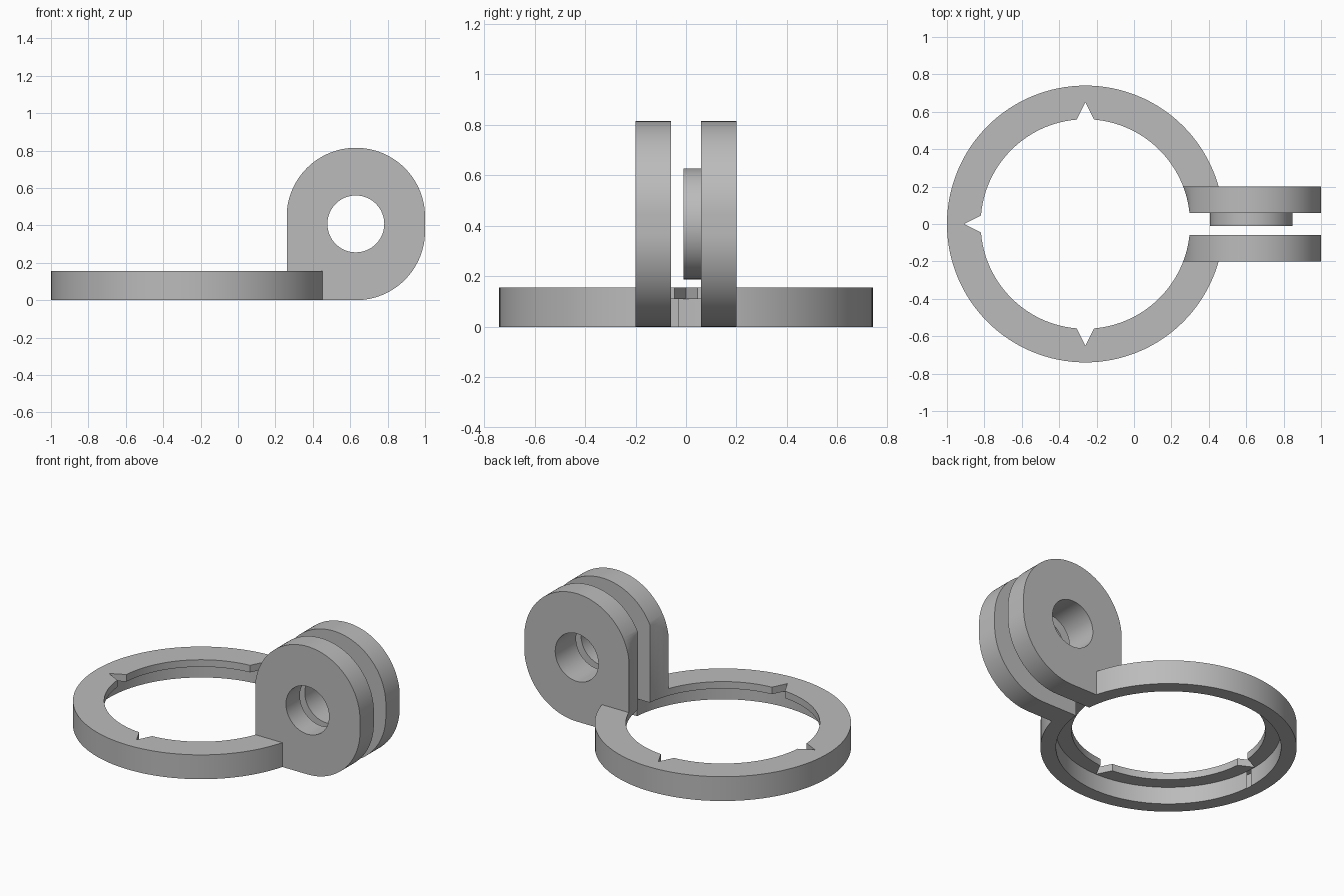
import bpy, bmesh
from math import pi, cos, sin, radians

default = bpy.data.objects.get("Cube")
if default:
    bpy.data.objects.remove(default, do_unlink=True)

grey = bpy.data.materials.new("plain_grey")
grey.use_nodes = True
tone = (0.5, 0.5, 0.5, 1)
grey.diffuse_color = tone
grey.node_tree.nodes["Principled BSDF"].inputs["Base Color"].default_value = tone

RING_X, RING_R, LIP_R, BORE_R = -0.26, 0.74, 0.56, 0.65
RING_TOP, LIP_BOTTOM = 0.155, 0.11
EYE_X, EYE_Z, EYE_R, LUG_R = 0.63, 0.408, 0.152, 0.37
LUG_IN, LUG_OUT = 0.06, 0.2


def prism(name, outline, low, high, axis="Z"):
    """Extrude a closed 2D outline along Z (x, y points) or Y (x, z points)."""
    place = (lambda u, v, d: (u, v, d)) if axis == "Z" else (lambda u, v, d: (u, d, v))
    bm = bmesh.new()
    face = bm.faces.new([bm.verts.new(place(u, v, low)) for u, v in outline])
    top = bmesh.ops.extrude_face_region(bm, geom=[face])["geom"]
    shift = place(0, 0, high - low)
    bmesh.ops.translate(bm, vec=shift, verts=[g for g in top if isinstance(g, bmesh.types.BMVert)])
    bmesh.ops.recalc_face_normals(bm, faces=bm.faces)
    mesh = bpy.data.meshes.new(name)
    bm.to_mesh(mesh)
    bm.free()
    mesh.materials.append(grey)
    obj = bpy.data.objects.new(name, mesh)
    bpy.context.collection.objects.link(obj)
    return obj


def arc(cx, cy, r, start, end, steps):
    angles = [radians(start + (end - start) * i / steps) for i in range(steps + 1)]
    return [(cx + r * cos(a), cy + r * sin(a)) for a in angles]


def circle(cx, cy, r, steps=128):
    return arc(cx, cy, r, 0, 360, steps)[:-1]


def finish(obj, cutters):
    """Cut the part, then smooth its round faces."""
    bpy.ops.object.select_all(action="DESELECT")
    bpy.context.view_layer.objects.active = obj
    obj.select_set(True)
    for cutter in cutters:
        mod = obj.modifiers.new("cut", "BOOLEAN")
        mod.operation, mod.solver, mod.object = "DIFFERENCE", "EXACT", cutter
        bpy.ops.object.modifier_apply(modifier=mod.name)
    bpy.ops.object.shade_smooth_by_angle(angle=radians(30))


# Cutters: ring opening, wider recess below the lip, eye hole
opening = prism("opening_cutter", circle(RING_X, 0, LIP_R), -0.2, 1.2)
recess = prism("recess_cutter", circle(RING_X, 0, BORE_R), -0.2, LIP_BOTTOM)
eye = prism("eye_cutter", circle(EYE_X, EYE_Z, EYE_R, 64), -0.5, 0.5, "Y")
slot = prism("slot_cutter", [(0, -LUG_OUT), (1, -LUG_OUT), (1, LUG_OUT), (0, LUG_OUT)], -0.2, 0.5)

# V notches through the lip
notches = []
for angle in (pi / 2, pi, 3 * pi / 2):
    c, s = cos(angle), sin(angle)
    tri = [(RING_X + r * c - w * s, r * s + w * c) for r, w in ((0.65, 0), (0.55, 0.05), (0.55, -0.05))]
    notches.append(prism("notch_cutter", tri, 0.05, 0.3))

# Open ring with an inner lip
ring = prism("clamp_ring", circle(RING_X, 0, RING_R), 0, RING_TOP)
finish(ring, [opening, recess, slot] + notches)

# Pair of lugs: round top and outer side, square inner bottom corner
outline = [(EYE_X - LUG_R, 0)]
outline += arc(EYE_X, LUG_R, LUG_R, -90, 0, 32)
outline += arc(EYE_X, 0.815 - LUG_R, LUG_R, 0, 180, 64)
for name, low, high in (("right_lug", -LUG_OUT, -LUG_IN), ("left_lug", LUG_IN, LUG_OUT)):
    finish(prism(name, outline, low, high, "Y"), [opening, recess, eye])

# Spacer boss on the inner face of one lug
boss = prism("spacer_boss", circle(EYE_X - 0.003, EYE_Z, 0.22), -0.01, LUG_IN, "Y")
finish(boss, [eye])

for cutter in [opening, recess, eye, slot] + notches:
    bpy.data.objects.remove(cutter, do_unlink=True)
